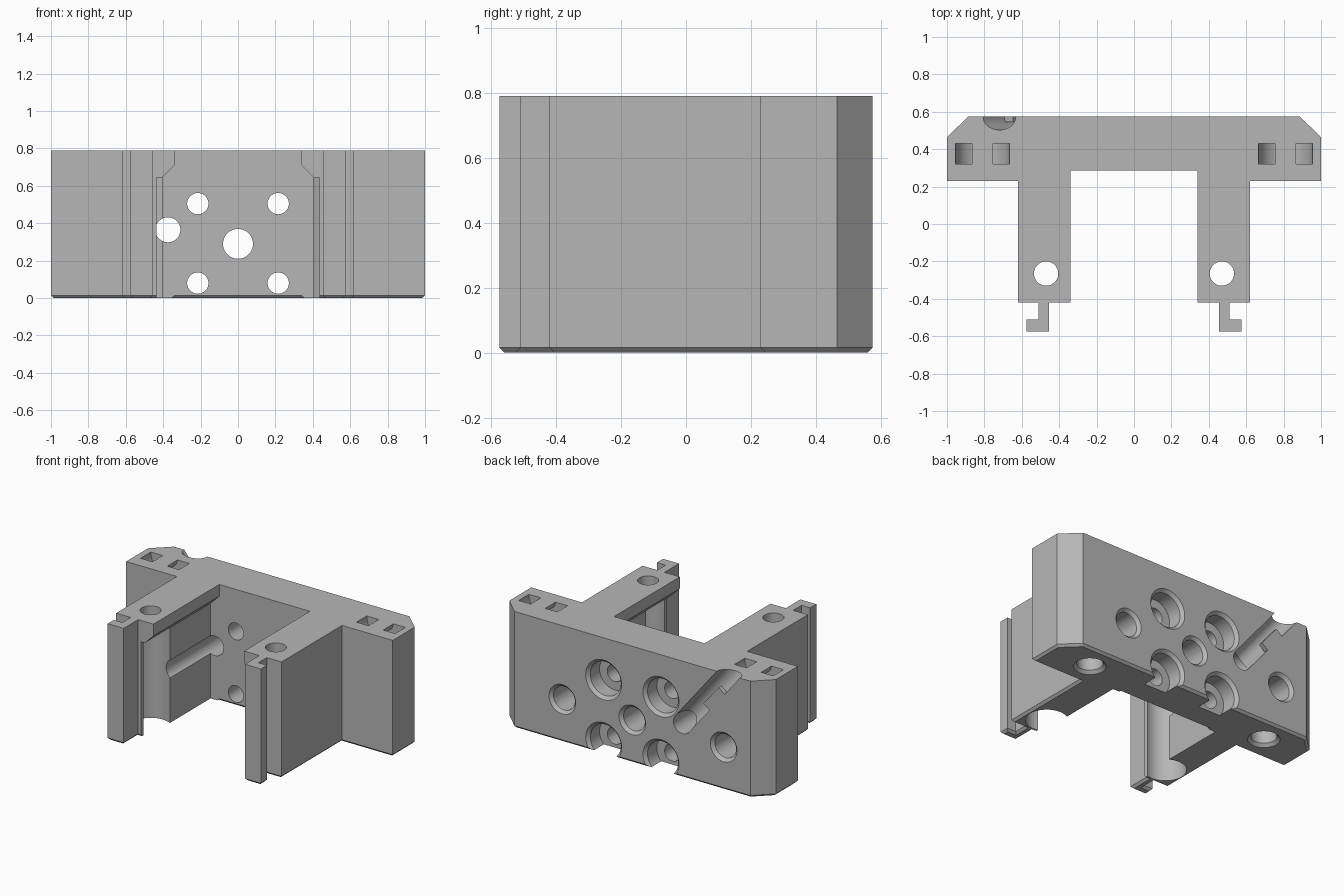
import bpy, bmesh, math
from mathutils import Vector, Matrix

old = bpy.data.objects.get("Cube")
if old:
    bpy.data.objects.remove(old, do_unlink=True)

GREY = (0.47, 0.47, 0.47, 1)
mat = bpy.data.materials.new("plain grey")
mat.use_nodes = True
mat.diffuse_color = GREY
mat.node_tree.nodes["Principled BSDF"].inputs["Base Color"].default_value = GREY

H, BACK, FRONT = 0.79, 0.575, 0.285


def finish(name, bm):
    bmesh.ops.recalc_face_normals(bm, faces=bm.faces)
    me = bpy.data.meshes.new(name)
    bm.to_mesh(me)
    bm.free()
    me.materials.append(mat)
    ob = bpy.data.objects.new(name, me)
    bpy.context.collection.objects.link(ob)
    return ob


def prism(name, pts, axis, lo, hi, bottom_bevel=0):
    """Extrude a 2D outline along one axis."""
    place = {"x": lambda a, b: (lo, a, b),
             "y": lambda a, b: (a, lo, b),
             "z": lambda a, b: (a, b, lo)}[axis]
    bm = bmesh.new()
    base = bm.faces.new([bm.verts.new(place(*p)) for p in pts])
    edges = list(base.edges)
    out = bmesh.ops.extrude_face_region(bm, geom=[base], use_keep_orig=True)
    step = Vector([hi - lo if a == axis else 0 for a in "xyz"])
    bmesh.ops.translate(bm, vec=step, verts=[v for v in out["geom"] if isinstance(v, bmesh.types.BMVert)])
    bmesh.ops.recalc_face_normals(bm, faces=bm.faces)
    if bottom_bevel:
        bmesh.ops.bevel(bm, geom=edges, offset=bottom_bevel, segments=1, affect="EDGES")
    return finish(name, bm)


def rod(name, start, end, r1, r2=None, n=40):
    """Cylinder or cone between two points."""
    a, b = Vector(start), Vector(end)
    d = b - a
    bm = bmesh.new()
    m = Matrix.Translation((a + b) / 2) @ d.to_track_quat("Z", "Y").to_matrix().to_4x4()
    bmesh.ops.create_cone(bm, cap_ends=True, segments=n, radius1=r1, radius2=r2 or r1,
                          depth=d.length, matrix=m)
    return finish(name, bm)


def rect(a0, a1, b0, b1):
    return [(a0, b0), (a1, b0), (a1, b1), (a0, b1)]


def cut(target, tool, op="DIFFERENCE"):
    """Apply a boolean and discard the tool."""
    tool.hide_render = True
    mod = target.modifiers.new("cut", "BOOLEAN")
    mod.operation, mod.solver, mod.object = op, "EXACT", tool
    deps = bpy.context.evaluated_depsgraph_get()
    me = bpy.data.meshes.new_from_object(target.evaluated_get(deps))
    target.modifiers.clear()
    target.data = me
    bpy.data.objects.remove(tool, do_unlink=True)


# Main body: back plate, two arms and hooked rails as one outline
half = [(0.34, FRONT), (0.34, -0.42), (0.455, -0.42), (0.455, -0.575), (0.575, -0.575),
        (0.575, -0.51), (0.51, -0.51), (0.51, -0.42), (0.62, -0.42), (0.62, 0.23),
        (1, 0.23), (1, 0.465), (0.885, BACK)]
outline = half + [(-x, y) for x, y in reversed(half)]
body = prism("carriage_body", outline, "z", 0, H, bottom_bevel=0.015)

for s in (-1, 1):
    # Recess along the inner face of the arm, with a sloped ceiling
    recess = [(s * x, z) for x, z in ((0.3, -0.1), (0.405, -0.1), (0.405, 0.645), (0.34, 0.71), (0.3, 0.71))]
    cut(body, prism("arm_recess", recess, "y", -0.5, FRONT))
    cut(body, prism("front_lip", rect(*sorted((s * 0.3, s * 0.435)), -0.5, -0.3), "z", -0.1, 0.645))
    # Bearing pocket and rod hole
    cut(body, rod("bearing_pocket", (s * 0.47, -0.265, -0.1), (s * 0.47, -0.265, 0.645), 0.13, n=48))
    cut(body, rod("rod_hole", (s * 0.47, -0.265, 0.5), (s * 0.47, -0.265, 1), 0.065))
    # Curved strap channel opening as two slots on top
    arc = [math.pi * i / 16 for i in range(17)]
    ring = [(s * 0.81 + 0.145 * math.cos(t), H - 0.145 * math.sin(t)) for t in arc]
    ring = [(s * 0.81 + 0.145, 0.9)] + ring + [(s * 0.81 - 0.145, 0.9), (s * 0.81 - 0.055, 0.9)]
    ring += [(s * 0.81 + 0.055 * math.cos(t), H - 0.055 * math.sin(t)) for t in reversed(arc)]
    ring += [(s * 0.81 + 0.055, 0.9)]
    cut(body, prism("strap_channel", ring, "y", 0.32, 0.43))
    # Blind holes in the underside
    cut(body, rod("base_hole", (s * 0.69, 0.405, -0.1), (s * 0.69, 0.405, 0.2), 0.08))
    cut(body, rod("base_hole_rim", (s * 0.69, 0.405, -0.02), (s * 0.69, 0.405, 0.02), 0.12, 0.08))
    # Counterbored screw holes
    for z in (0.08, 0.505):
        cut(body, rod("screw_hole", (s * 0.215, 0.2, z), (s * 0.215, 0.7, z), 0.057, n=32))
        cut(body, rod("counterbore", (s * 0.215, BACK - 0.12, z), (s * 0.215, 0.7, z), 0.115))
        cut(body, rod("bore_rim", (s * 0.215, BACK - 0.02, z), (s * 0.215, BACK + 0.02, z), 0.115, 0.155))

# Centre hole and two blind holes in the back
for x, y_end in ((0, 0.2), (0.525, 0.33), (-0.685, 0.33)):
    cut(body, rod("back_hole", (x, y_end, 0.29), (x, 0.7, 0.29), 0.08))
    cut(body, rod("back_hole_rim", (x, BACK - 0.02, 0.29), (x, BACK + 0.02, 0.29), 0.08, 0.12))

# Cable passage and diagonal cable groove
cable = Vector((-0.375, 0, 0.365))
along = Vector((-0.345, 0, 0.425)).normalized()
side = Vector((-along.z, 0, along.x))
cut(body, rod("cable_hole", cable + Vector((0, -0.3, 0)), cable + Vector((0, 0.7, 0)), 0.067))
groove_start = cable + Vector((0, BACK - 0.005, 0))
cut(body, rod("cable_groove", groove_start, groove_start + along * 0.8, 0.067))

# Retaining tab over the groove
corners = [cable + along * t + side * w for t, w in ((0.24, 0.01), (0.42, 0.01), (0.42, 0.09), (0.24, 0.09))]
cut(body, prism("groove_tab", [(c.x, c.z) for c in corners], "y", BACK - 0.03, BACK), "UNION")

bpy.ops.object.select_all(action="DESELECT")
body.select_set(True)
bpy.context.view_layer.objects.active = body
bpy.ops.object.shade_smooth_by_angle(angle=math.radians(30))
